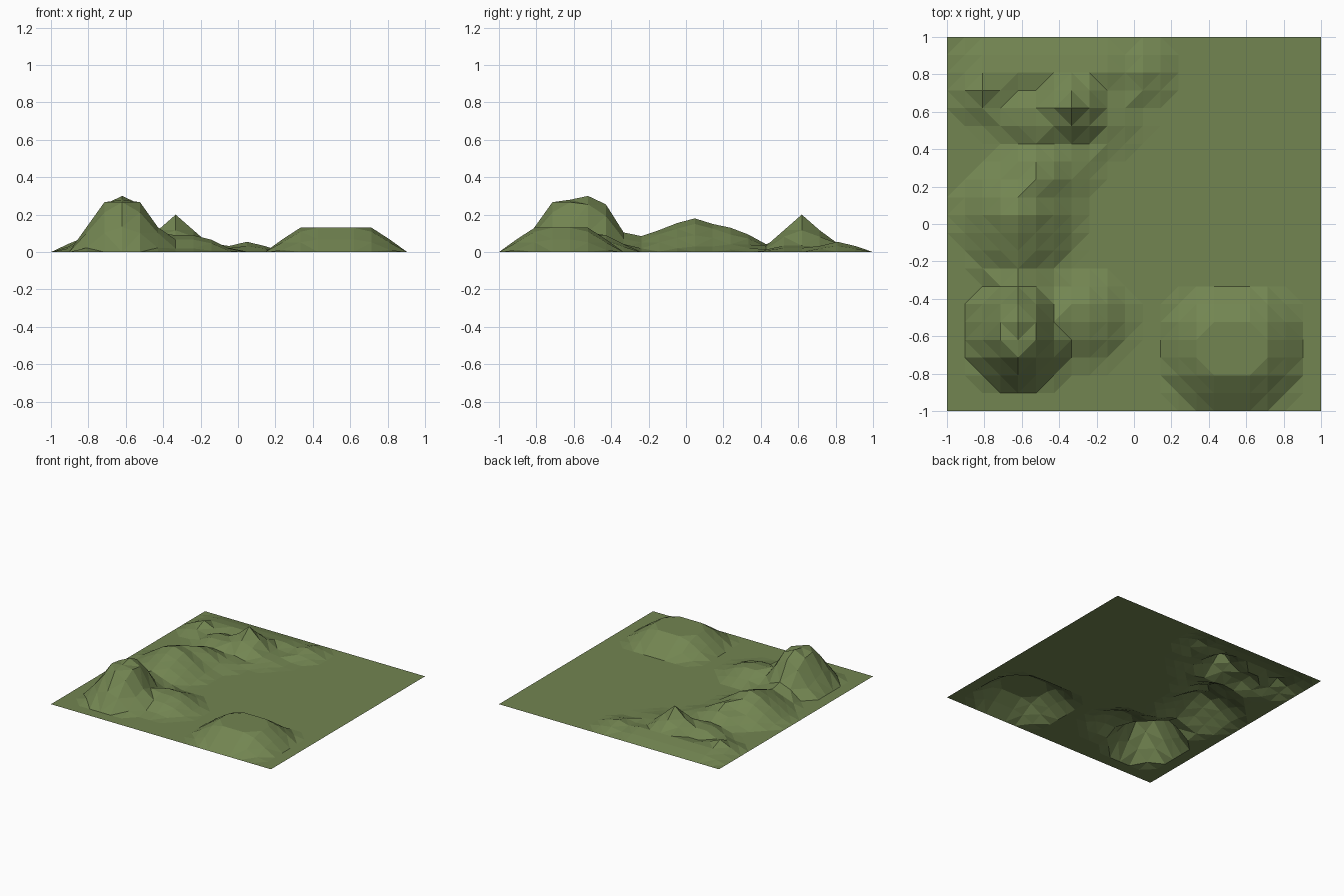
import bpy, bmesh, math

if "Cube" in bpy.data.objects:
    bpy.data.objects.remove(bpy.data.objects["Cube"])

N = 21                      # cells per side
STEP = 2 / N

# Hills in grid cells: core box x0, x1, y0, y1, height, flat radius, foot radius
HILLS = [
    (4, 4, 4, 4, .28, .9, 3.0),        # main mountain
    (4, 4, 5, 5, .30, .7, 2.7),        # its summit
    (7, 8, 5, 5.5, .09, .5, 2.4),      # side foothill
    (15, 17, 3, 4, .13, 1.1, 3.0),     # flat-topped mesa
    (4, 4, 7, 10, .085, 0, 2.0),       # saddle
    (4, 4, 10, 10, .155, .3, 3.2),     # middle ridge
    (4, 4, 11, 11, .18, .5, 3.5),
    (5, 5, 13, 13, .13, .3, 2.8),
    (7, 7, 17, 17, .20, 0, 2.4),       # sharp northern peak
    (4, 6, 16, 17, .07, .2, 1.5),      # shelf beside it
    (2, 2, 18, 18, .085, 0, 2.1),      # left hump
    (2, 9, 19, 19, .047, .3, 2.0),     # northern skirt
    (11, 11, 19, 19, .055, .3, 2.0),   # right hump
    (7, 7, 14, 14, .04, .2, 2.0),      # low diagonal shoulder
    (9, 9, 16.5, 16.5, .04, .2, 2.2),
]


def height(i, j):
    z = 0.0
    for x0, x1, y0, y1, h, flat, foot in HILLS:
        d = math.hypot(max(x0 - i, 0, i - x1), max(y0 - j, 0, j - y1))
        z = max(z, h * min(1, (foot - d) / (foot - flat)))
    return z if 0 < i < N and 0 < j < N else 0.0


# Terrain sheet
bm = bmesh.new()
grid = [[bm.verts.new((i * STEP - 1, j * STEP - 1, height(i, j)))
         for j in range(N + 1)] for i in range(N + 1)]
for i in range(N):
    for j in range(N):
        bm.faces.new((grid[i][j], grid[i + 1][j], grid[i + 1][j + 1], grid[i][j + 1]))
# Facets follow the contours of the slopes
bmesh.ops.triangulate(bm, faces=bm.faces[:], quad_method='SHORT_EDGE')

mesh = bpy.data.meshes.new("terrain")
bm.to_mesh(mesh)
bm.free()
terrain = bpy.data.objects.new("terrain", mesh)
bpy.context.collection.objects.link(terrain)

grass = bpy.data.materials.new("grass green")
grass.diffuse_color = (.17, .235, .083, 1)
grass.use_nodes = True
grass.node_tree.nodes["Principled BSDF"].inputs["Base Color"].default_value = grass.diffuse_color
mesh.materials.append(grass)
